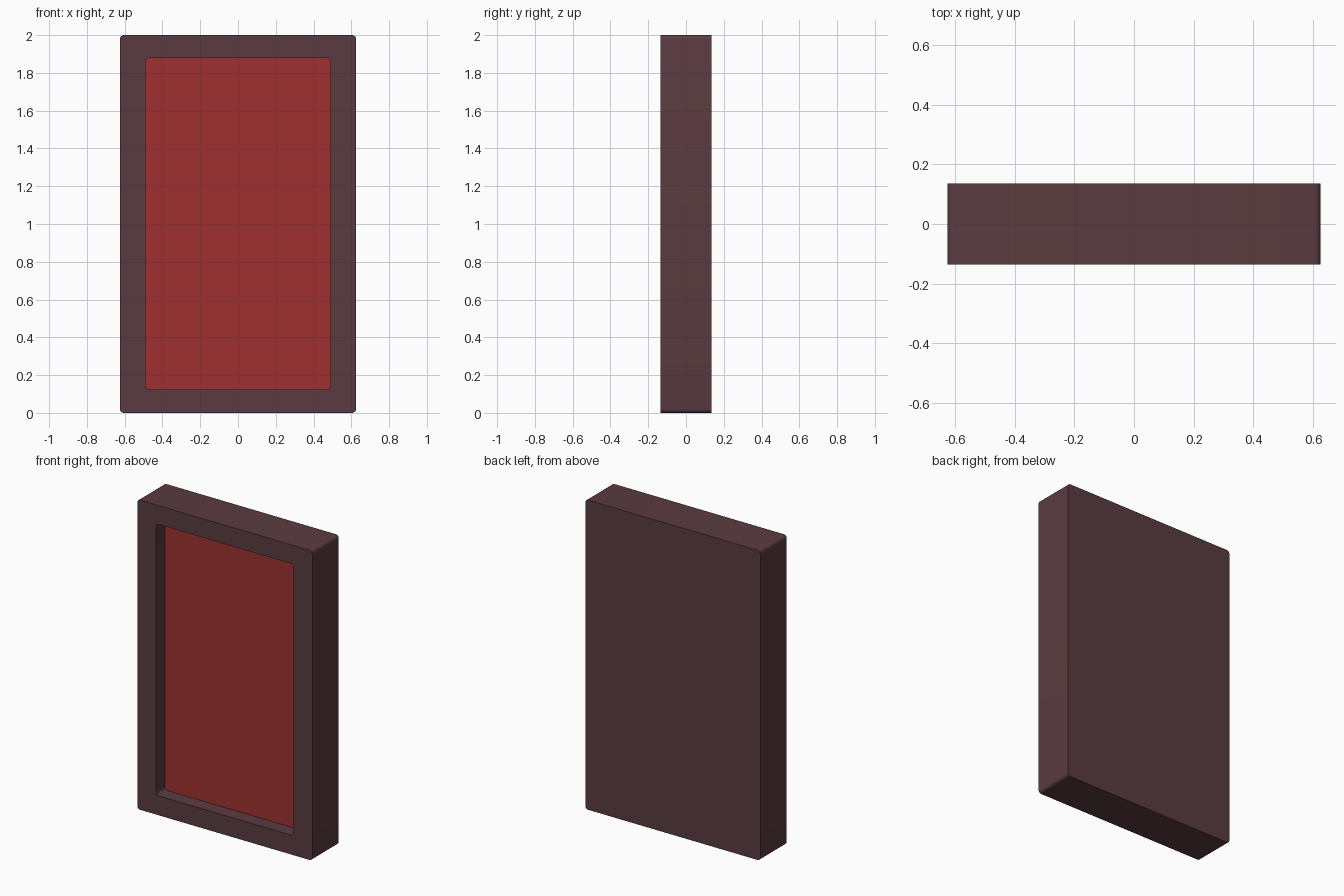
import bpy, bmesh, math

if "Cube" in bpy.data.objects:
    bpy.data.objects.remove(bpy.data.objects["Cube"])

W, D, H = 1.25, 0.27, 2.0        # overall size
OW, OZ0, OZ1 = 0.98, 0.125, 1.878  # recess opening
FLOOR_Y = -0.045                 # visible face of the panel


def material(name, rgb):
    m = bpy.data.materials.new(name)
    m.diffuse_color = (*rgb, 1)
    m.use_nodes = True
    m.node_tree.nodes["Principled BSDF"].inputs["Base Color"].default_value = m.diffuse_color
    return m


def rounded_loop(bm, half_w, z0, z1, r, y, seg=4):
    """Ring of vertices around a rounded rectangle in the xz plane."""
    corners = [(half_w - r, z1 - r), (-half_w + r, z1 - r),
               (-half_w + r, z0 + r), (half_w - r, z0 + r)]
    ring = []
    for q, (cx, cz) in enumerate(corners):
        for i in range(seg + 1):
            a = (q + i / seg) * math.pi / 2
            ring.append(bm.verts.new((cx + r * math.cos(a), y, cz + r * math.sin(a))))
    return ring


def solid(name, sections, mat):
    """Skin a row of rounded rectangles and cap both ends."""
    bm = bmesh.new()
    rings = [rounded_loop(bm, *s) for s in sections]
    for a, b in zip(rings, rings[1:]):
        for i in range(len(a)):
            j = (i + 1) % len(a)
            bm.faces.new((a[i], a[j], b[j], b[i]))
    bm.faces.new(rings[0])
    bm.faces.new(rings[-1])
    bmesh.ops.recalc_face_normals(bm, faces=bm.faces[:])
    me = bpy.data.meshes.new(name)
    bm.to_mesh(me)
    bm.free()
    me.materials.append(mat)
    ob = bpy.data.objects.new(name, me)
    bpy.context.collection.objects.link(ob)
    bpy.ops.object.select_all(action='DESELECT')
    ob.select_set(True)
    bpy.context.view_layer.objects.active = ob
    bpy.ops.object.shade_smooth_by_angle(angle=math.radians(35))
    return ob


brown = material("dark_frame", (0.102, 0.044, 0.051))
red = material("red_panel", (0.342, 0.030, 0.031))

# Frame: closed back, outer walls, front rim and recess
solid("frame", [
    (W / 2, 0, H, 0.02, D / 2),
    (W / 2, 0, H, 0.02, -D / 2),
    (OW / 2, OZ0, OZ1, 0.02, -D / 2),
    (OW / 2, OZ0, OZ1, 0.02, FLOOR_Y + 0.01),
], brown)

# Red panel lying in the recess
solid("panel", [
    (OW / 2, OZ0, OZ1, 0.02, FLOOR_Y + 0.01),
    (OW / 2, OZ0, OZ1, 0.02, FLOOR_Y),
], red)
